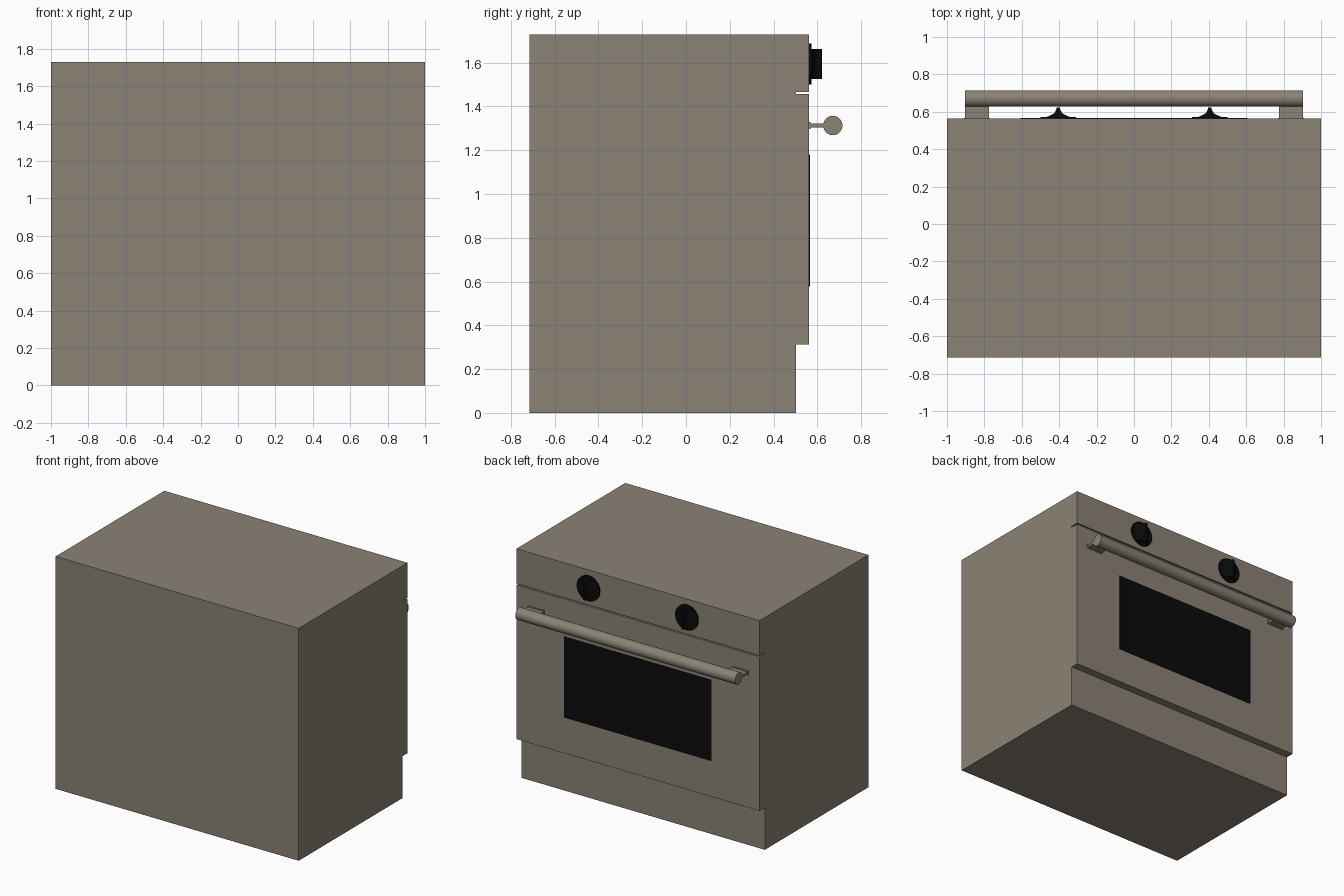
import bpy, bmesh, math

if "Cube" in bpy.data.objects:
    bpy.data.objects.remove(bpy.data.objects["Cube"])

def material(name, rgb):
    m = bpy.data.materials.new(name)
    m.diffuse_color = (*rgb, 1)
    m.use_nodes = True
    m.node_tree.nodes["Principled BSDF"].inputs["Base Color"].default_value = m.diffuse_color
    return m

METAL = material("warm_grey_metal", (0.254, 0.223, 0.178))
BLACK = material("black", (0.003, 0.003, 0.003))

def finish(name, bm, mat, smooth=False):
    bmesh.ops.recalc_face_normals(bm, faces=bm.faces)
    me = bpy.data.meshes.new(name)
    bm.to_mesh(me)
    bm.free()
    me.materials.append(mat)
    ob = bpy.data.objects.new(name, me)
    bpy.context.collection.objects.link(ob)
    if smooth:
        bpy.ops.object.select_all(action='DESELECT')
        ob.select_set(True)
        bpy.context.view_layer.objects.active = ob
        bpy.ops.object.shade_smooth_by_angle(angle=math.radians(35))
    return ob

def prism(name, points, offset, mat, smooth=False):
    """Extrude a closed outline of 3D points along an offset."""
    bm = bmesh.new()
    face = bm.faces.new([bm.verts.new(p) for p in points])
    new = bmesh.ops.extrude_face_region(bm, geom=[face])["geom"]
    verts = [g for g in new if isinstance(g, bmesh.types.BMVert)]
    bmesh.ops.translate(bm, verts=verts, vec=offset)
    return finish(name, bm, mat, smooth)

def box(name, x, y, z, mat):
    return prism(name, [(x[0], y[0], z[0]), (x[1], y[0], z[0]),
                        (x[1], y[0], z[1]), (x[0], y[0], z[1])],
                 (0, y[1] - y[0], 0), mat)

def circle(a, b, r, n):
    return [(a + r * math.cos(2 * math.pi * i / n),
             b + r * math.sin(2 * math.pi * i / n)) for i in range(n)]

BACK, FRONT, PLINTH, TOP = -0.715, 0.563, 0.502, 1.728

# Oven body: side profile with recessed plinth and gap above the door
side = [(BACK, 0), (PLINTH, 0), (PLINTH, 0.312), (FRONT, 0.312),
        (FRONT, 1.458), (PLINTH, 1.458), (PLINTH, 1.467),
        (FRONT, 1.467), (FRONT, TOP), (BACK, TOP)]
prism("oven_body", [(-1, y, z) for y, z in side], (2, 0, 0), METAL)

# Door window
box("door_window", (-0.606, 0.606), (FRONT - 0.002, FRONT + 0.003), (0.578, 1.18), BLACK)

# Handle bar
HZ, HY = 1.313, 0.671
prism("handle_bar", [(-0.904, y, z) for y, z in circle(HY, HZ, 0.044, 48)],
      (1.808, 0, 0), METAL, True)

for s, label in ((-1, "left"), (1, "right")):
    # Handle bracket and its mounting plate
    box(label + "_handle_bracket", sorted((s * 0.774, s * 0.903)),
        (FRONT - 0.002, HY - 0.03), (HZ - 0.009, HZ + 0.009), METAL)
    box(label + "_bracket_plate", sorted((s * 0.769, s * 0.908)),
        (FRONT - 0.002, FRONT + 0.005), (HZ - 0.017, HZ + 0.017), METAL)

    # Knob base disc
    kx, kz = s * 0.405, 1.594
    prism(label + "_knob_base",
          [(x, FRONT - 0.002, z) for x, z in circle(kx, kz, 0.094, 48)],
          (0, 0.012, 0), BLACK, True)

    # Knob grip: upright bar flaring into the disc
    half = [(0.066, 0.571), (0.045, 0.579), (0.028, 0.588),
            (0.017, 0.599), (0.011, 0.612), (0.008, 0.622)]
    outline = half + [(-x, y) for x, y in reversed(half)]
    prism(label + "_knob_grip", [(kx + x, y, kz - 0.068) for x, y in outline],
          (0, 0, 0.136), BLACK, True)
